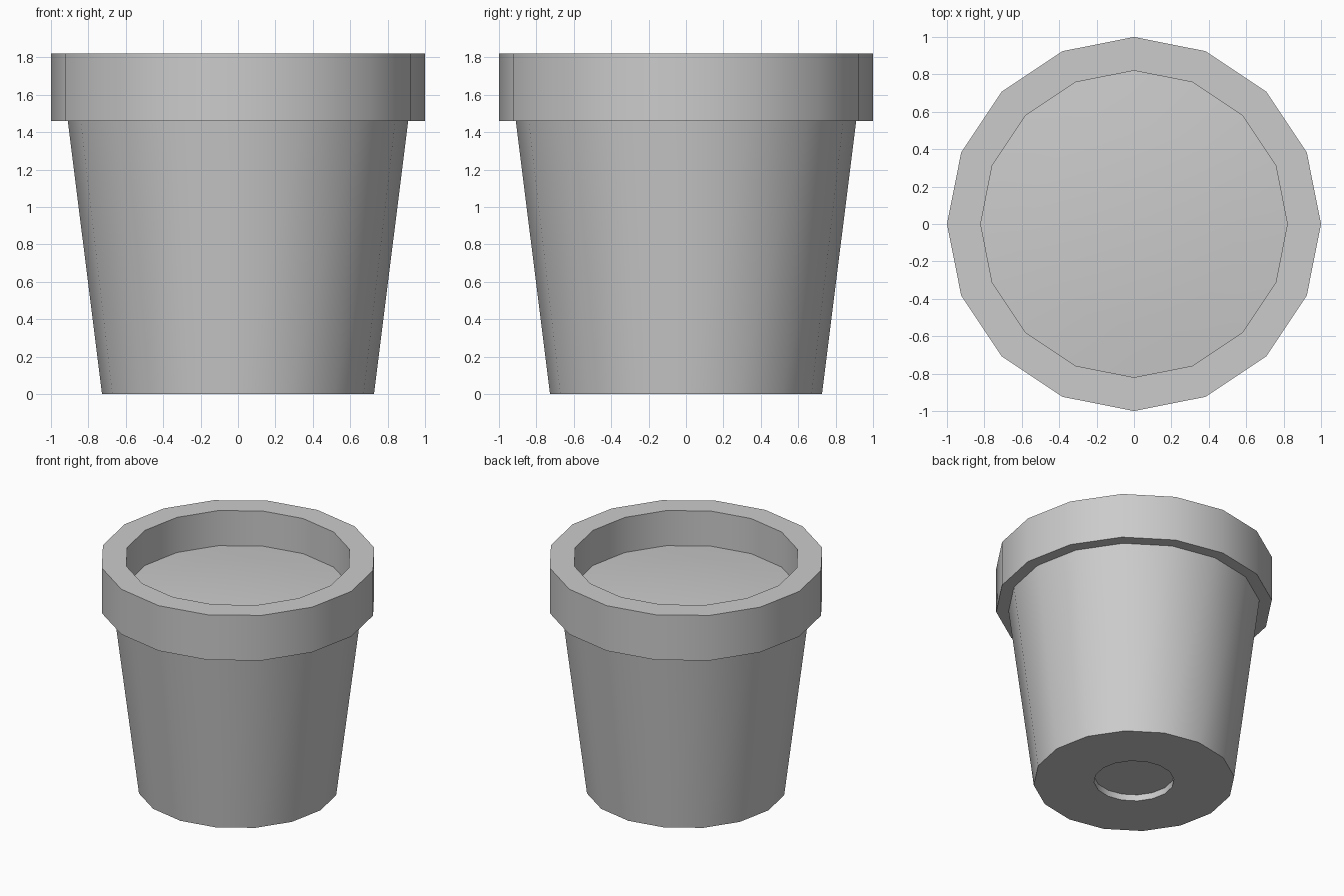
import bpy, bmesh, math

SIDES = 16

cube = bpy.data.objects.get("Cube")
if cube:
    bpy.data.objects.remove(cube, do_unlink=True)

# Single plain grey for the whole model
grey = bpy.data.materials.new("plain_grey")
grey.use_nodes = True
colour = (0.6, 0.6, 0.6, 1)
grey.diffuse_color = colour
grey.node_tree.nodes["Principled BSDF"].inputs["Base Color"].default_value = colour


def lathe(name, profile):
    """Revolve (radius, height) points around z, with sharp edges kept."""
    bm = bmesh.new()
    verts = [bm.verts.new((r, 0, z)) for r, z in profile]
    edges = [bm.edges.new(pair) for pair in zip(verts, verts[1:])]
    bmesh.ops.spin(bm, geom=verts + edges, cent=(0, 0, 0), axis=(0, 0, 1),
                   angle=math.tau, steps=SIDES, use_duplicate=False)
    bmesh.ops.remove_doubles(bm, verts=bm.verts, dist=0.0005)
    bmesh.ops.recalc_face_normals(bm, faces=bm.faces)
    mesh = bpy.data.meshes.new(name)
    bm.to_mesh(mesh)
    bm.free()
    mesh.materials.append(grey)
    obj = bpy.data.objects.new(name, mesh)
    bpy.context.collection.objects.link(obj)
    bpy.ops.object.select_all(action="DESELECT")
    obj.select_set(True)
    bpy.context.view_layer.objects.active = obj
    bpy.ops.object.shade_smooth_by_angle(angle=math.radians(30))
    return obj


# Tapered pot with thick rim and a shallow drain recess underneath
lathe("pot", [(0, 0.05), (0.29, 0.05), (0.29, 0), (0.727, 0), (0.91, 1.46),
              (1, 1.46), (1, 1.82), (0.82, 1.82), (0.82, 1.5), (0, 1.5)])

# Gently domed soil filling the pot
lathe("soil", [(0, 1.5), (0.82, 1.5), (0.82, 1.54), (0.55, 1.565),
               (0.28, 1.58), (0, 1.585)])
